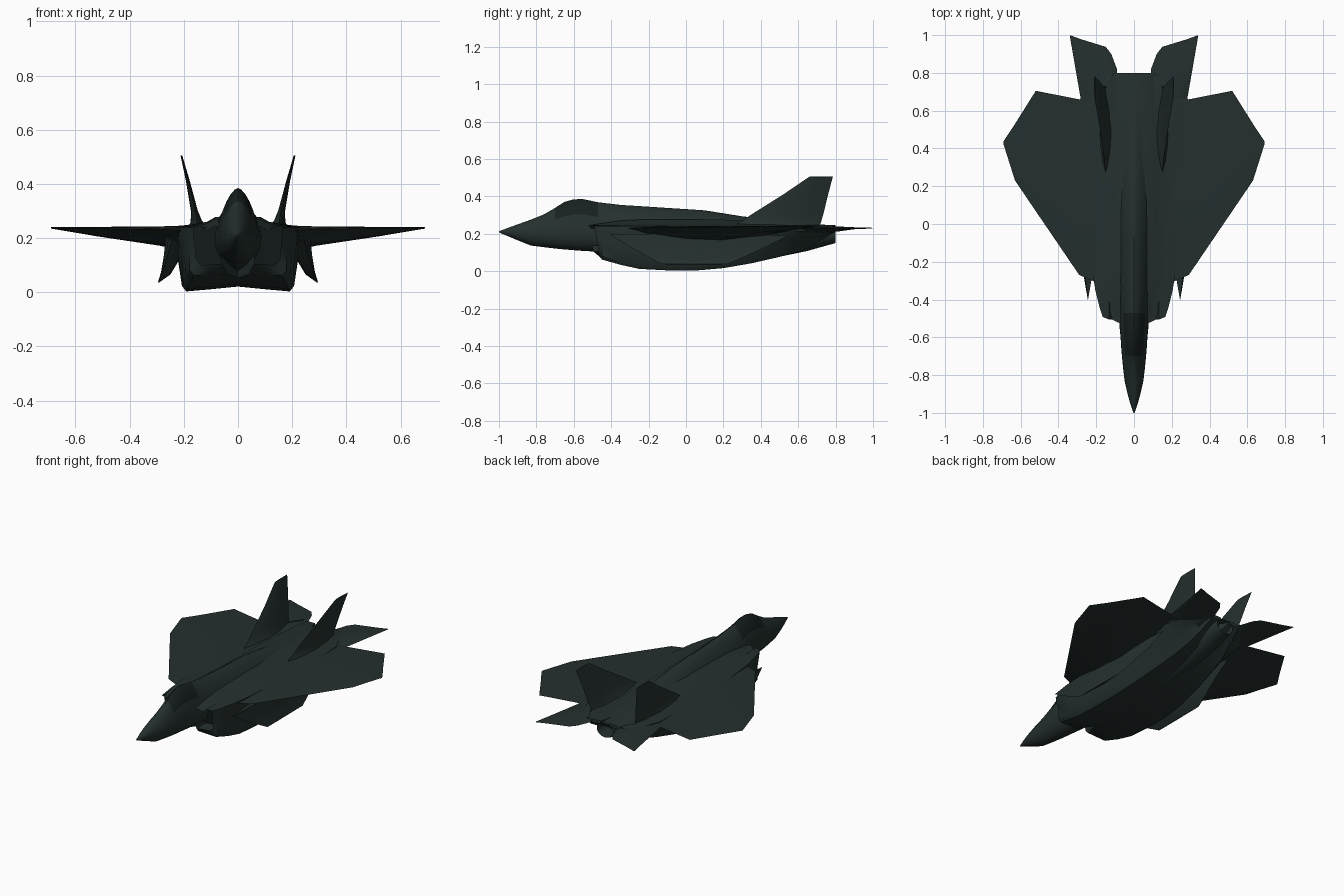
import bpy, bmesh, math
from mathutils import Vector

cube = bpy.data.objects.get("Cube")
if cube:
    bpy.data.objects.remove(cube)


def material(name, rgb):
    m = bpy.data.materials.new(name)
    m.use_nodes = True
    m.diffuse_color = (*rgb, 1)
    m.node_tree.nodes["Principled BSDF"].inputs["Base Color"].default_value = (*rgb, 1)
    return m


skin = material("dark green grey", (0.018, 0.029, 0.028))
shade = material("near black green", (0.009, 0.014, 0.014))


def finish(name, bm, mirror=True, angle=35):
    bmesh.ops.recalc_face_normals(bm, faces=bm.faces)
    mesh = bpy.data.meshes.new(name)
    bm.to_mesh(mesh)
    bm.free()
    obj = bpy.data.objects.new(name, mesh)
    bpy.context.collection.objects.link(obj)
    mesh.materials.append(skin)
    mesh.materials.append(shade)
    if mirror:
        obj.modifiers.new("Mirror", "MIRROR").use_axis[0] = True
    bpy.ops.object.select_all(action="DESELECT")
    obj.select_set(True)
    bpy.context.view_layer.objects.active = obj
    bpy.ops.object.shade_smooth_by_angle(angle=math.radians(angle))
    return obj


def loft(rings):
    """Skin closed rings of equal length; returns the mesh and both end caps."""
    bm = bmesh.new()
    rows = [[bm.verts.new(p) for p in ring] for ring in rings]
    n = len(rows[0])
    for a, b in zip(rows, rows[1:]):
        for i in range(n):
            j = (i + 1) % n
            bm.faces.new((a[i], a[j], b[j], b[i]))
    return bm, bm.faces.new(rows[0]), bm.faces.new(rows[-1])


def recess(bm, face, rim, depth):
    """Sink an opening into an end cap and darken it."""
    bmesh.ops.inset_region(bm, faces=[face], thickness=rim)
    moved = bmesh.ops.extrude_face_region(bm, geom=[face])
    inner = [g for g in moved["geom"] if isinstance(g, bmesh.types.BMFace)]
    bmesh.ops.delete(bm, geom=[face], context="FACES_ONLY")
    for v in inner[0].verts:
        v.co.y += depth
    for f in inner:
        f.material_index = 1


def blade(name, sections, normal):
    """Lens-section surface: leading point, trailing point, thickness each side."""
    n = Vector(normal).normalized()
    lens = ((0, 0), (.12, .5), (.3, .9), (.5, 1), (.75, .6), (1, 0))
    rings = []
    for lead, trail, up, down in sections:
        a, b = Vector(lead), Vector(trail)
        ring = [a.lerp(b, t) + n * up * f for t, f in lens]
        ring += [a.lerp(b, t) - n * down * f for t, f in lens[-2:0:-1]]
        rings.append(ring)
    bm, _, _ = loft(rings)
    return finish(name, bm)


# Fuselage: y, half width, waist height, top, bottom, roundness of the upper half
stations = [
    (-1, .003, .21, .213, .207, 2), (-.95, .02, .208, .232, .186, 2),
    (-.9, .034, .206, .25, .165, 1.9), (-.83, .05, .203, .275, .137, 1.8),
    (-.76, .058, .2, .303, .128, 1.7), (-.7, .064, .2, .338, .121, 1.6),
    (-.65, .068, .2, .37, .116, 1.6), (-.6, .071, .2, .384, .112, 1.6),
    (-.55, .076, .2, .385, .108, 1.6), (-.47, .082, .2, .368, .104, 1.5),
    (-.35, .09, .2, .354, .08, 1.5), (-.1, .1, .2, .338, .03, 1.5),
    (.1, .105, .2, .325, .03, 1.5), (.3, .1, .2, .293, .045, 1.6),
    (.5, .09, .2, .272, .077, 1.8), (.65, .082, .197, .258, .108, 2),
    (.72, .072, .195, .25, .128, 2), (.8, .056, .195, .24, .15, 2)]
rings = []
for y, w, mid, top, low, e in stations:
    ring = []
    for i in range(28):
        t = 2 * math.pi * i / 28
        c, s = math.cos(t), math.sin(t)
        p = 2 / e if s > 0 else 1
        x = math.copysign(abs(c) ** p, c) * w
        h = top - mid if s > 0 else mid - low
        ring.append((x, y, mid + math.copysign(abs(s) ** p, s) * h))
    rings.append(ring)
bm, _, tail_cap = loft(rings)
# Glazed canopy area and hollow nozzle
for f in bm.faces:
    c = f.calc_center_median()
    if -.73 < c.y < -.5 and c.z > .285:
        f.material_index = 1
recess(bm, tail_cap, .008, -.1)
finish("fuselage", bm, mirror=False)

# Wide hull half: y, inner x, side x, belly corner x, top, belly height
hull_stations = [
    (-.53, .06, .165, .15, .243, .1), (-.45, .04, .18, .175, .256, .062),
    (-.35, 0, .205, .19, .27, .034), (-.25, 0, .22, .198, .275, .012),
    (-.1, 0, .235, .203, .277, .004), (.05, 0, .24, .203, .277, .003),
    (.2, 0, .245, .195, .275, .016), (.35, 0, .25, .178, .272, .042),
    (.5, 0, .25, .158, .265, .076), (.62, 0, .245, .142, .258, .11),
    (.72, 0, .2, .12, .25, .165), (.8, .03, .13, .11, .243, .21)]
rings = []
for k, (y, xi, xo, xb, top, low) in enumerate(hull_stations):
    side = low + .6 * (.215 - low)
    arch = .018 if k > 1 else .005
    section = [(xi, top), (.085, top), (.115, top - .017), (xo * .8, .247),
               (xo, .24), (xo, .215), (xb + .55 * (xo - xb), side),
               (xb + .004, low + .02), (xb - .012, low),
               (.1, low + arch * .45), (xi, low + arch)]
    # The intake lip sweeps back toward the outside and the bottom
    sweep = max(0, 1 - k)
    rings.append([(x, y + sweep * (.35 * max(0, x - .06) + .25 * (.243 - z)), z)
                  for x, z in section])
bm, intake_cap, _ = loft(rings)
recess(bm, intake_cap, .014, .09)
finish("hull_and_intakes", bm)

# Main wings
blade("wings", [
    ((.12, -.36, .225), (.12, .7, .235), .02, .085),
    ((.22, -.3, .23), (.22, .67, .235), .013, .075),
    ((.29, -.27, .233), (.29, .66, .235), .009, .062),
    ((.52, .068, .236), (.52, .705, .237), .005, .03),
    ((.63, .23, .237), (.63, .53, .237), .004, .012),
    ((.69, .42, .238), (.69, .44, .238), .002, .003)], (0, 0, 1))

# Rear horizontal tails
blade("tailplanes", [
    ((.09, .45, .225), (.09, .82, .227), .018, .03),
    ((.12, .45, .225), (.12, .9, .229), .018, .03),
    ((.15, .47, .226), (.15, .938, .23), .016, .027),
    ((.28, .65, .23), (.28, .978, .23), .007, .01),
    ((.338, .985, .23), (.34, 1, .23), .002, .002)], (0, 0, 1))

# Canted vertical fins with flared roots
blade("vertical_fins", [
    ((.15, .24, .235), (.15, .71, .235), .045, .035),
    ((.152, .29, .262), (.155, .722, .262), .022, .02),
    ((.158, .345, .3), (.163, .733, .3), .013, .012),
    ((.183, .52, .41), (.187, .76, .41), .007, .007),
    ((.208, .66, .505), (.21, .785, .505), .003, .003)], (1, 0, -.2))

# Long strakes along the lower hull sides
blade("ventral_strakes", [
    ((.244, -.405, .195), (.24, .55, .19), .028, .04),
    ((.262, -.3, .13), (.25, .43, .13), .018, .04),
    ((.28, -.2, .075), (.275, .31, .075), .006, .03),
    ((.295, -.13, .037), (.293, .22, .037), .001, .003)], (1, 0, .3))
